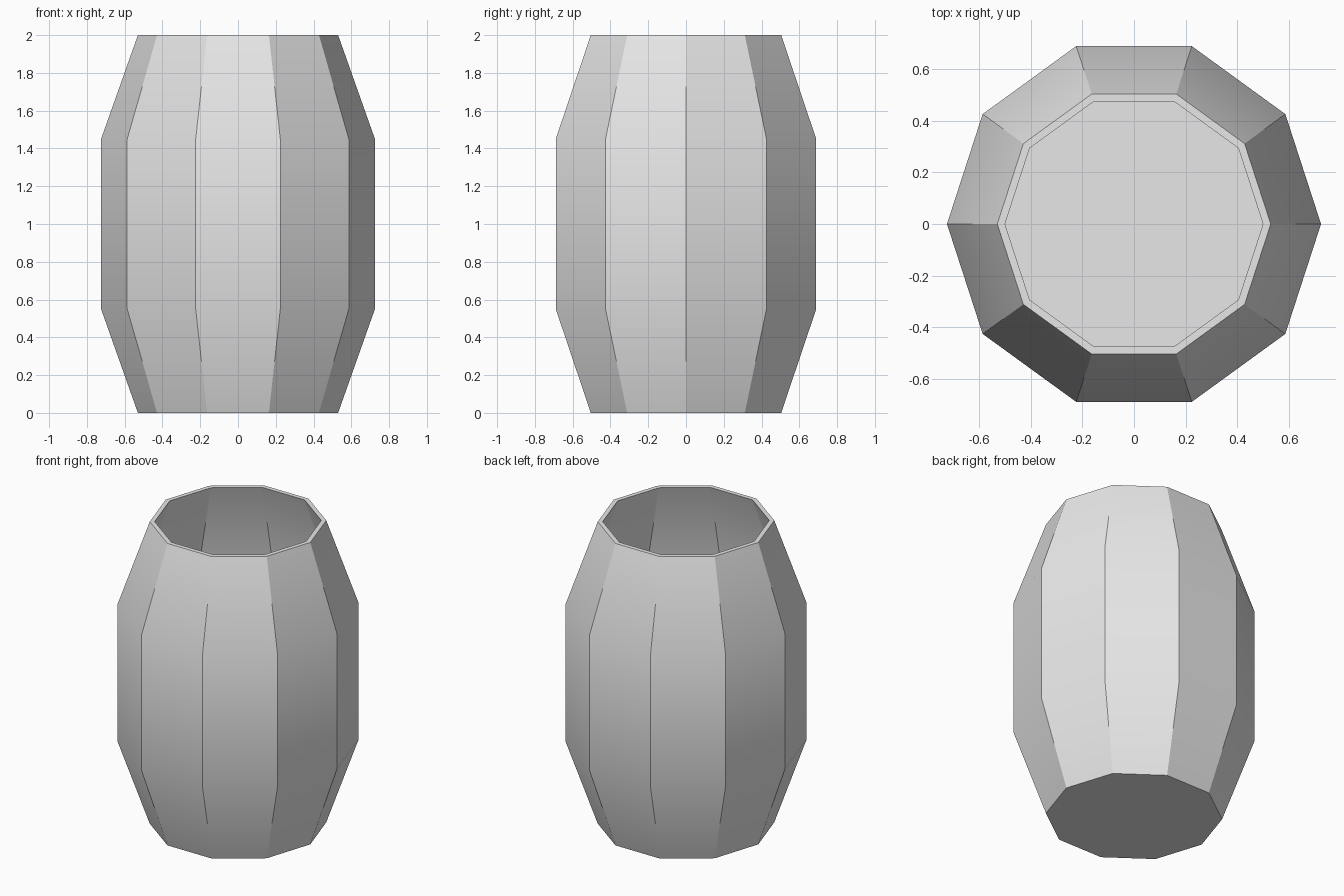
import bpy, bmesh, math

SIDES = 10
# (radius, height) from the outer base, over the rim, down to the inner floor
PROFILE = [(0.53, 0.0), (0.725, 0.55), (0.725, 1.45), (0.53, 2.0),
           (0.50, 2.0), (0.695, 1.45), (0.695, 0.55), (0.51, 0.03)]

cube = bpy.data.objects.get("Cube")
if cube:
    bpy.data.objects.remove(cube, do_unlink=True)

# Plain light grey
grey = bpy.data.materials.new("light grey")
grey.use_nodes = True
grey.diffuse_color = (0.8, 0.8, 0.8, 1)
grey.node_tree.nodes["Principled BSDF"].inputs["Base Color"].default_value = (0.8, 0.8, 0.8, 1)

# Hollow ten-sided barrel, open at the top
bm = bmesh.new()
rings = []
for radius, z in PROFILE:
    rings.append([bm.verts.new((radius * math.cos(i * math.tau / SIDES),
                                radius * math.sin(i * math.tau / SIDES), z))
                  for i in range(SIDES)])
for low, high in zip(rings, rings[1:]):
    for i in range(SIDES):
        j = (i + 1) % SIDES
        bm.faces.new((low[i], low[j], high[j], high[i]))
bm.faces.new(rings[0][::-1])   # underside
bm.faces.new(rings[-1])        # inner floor
bmesh.ops.recalc_face_normals(bm, faces=bm.faces)

mesh = bpy.data.meshes.new("barrel")
bm.to_mesh(mesh)
bm.free()
mesh.materials.append(grey)
barrel = bpy.data.objects.new("barrel", mesh)
bpy.context.collection.objects.link(barrel)

# Crisp upright edges, soft bend from base to belly to rim
bpy.context.view_layer.objects.active = barrel
barrel.select_set(True)
bpy.ops.object.shade_smooth_by_angle(angle=math.radians(30))
